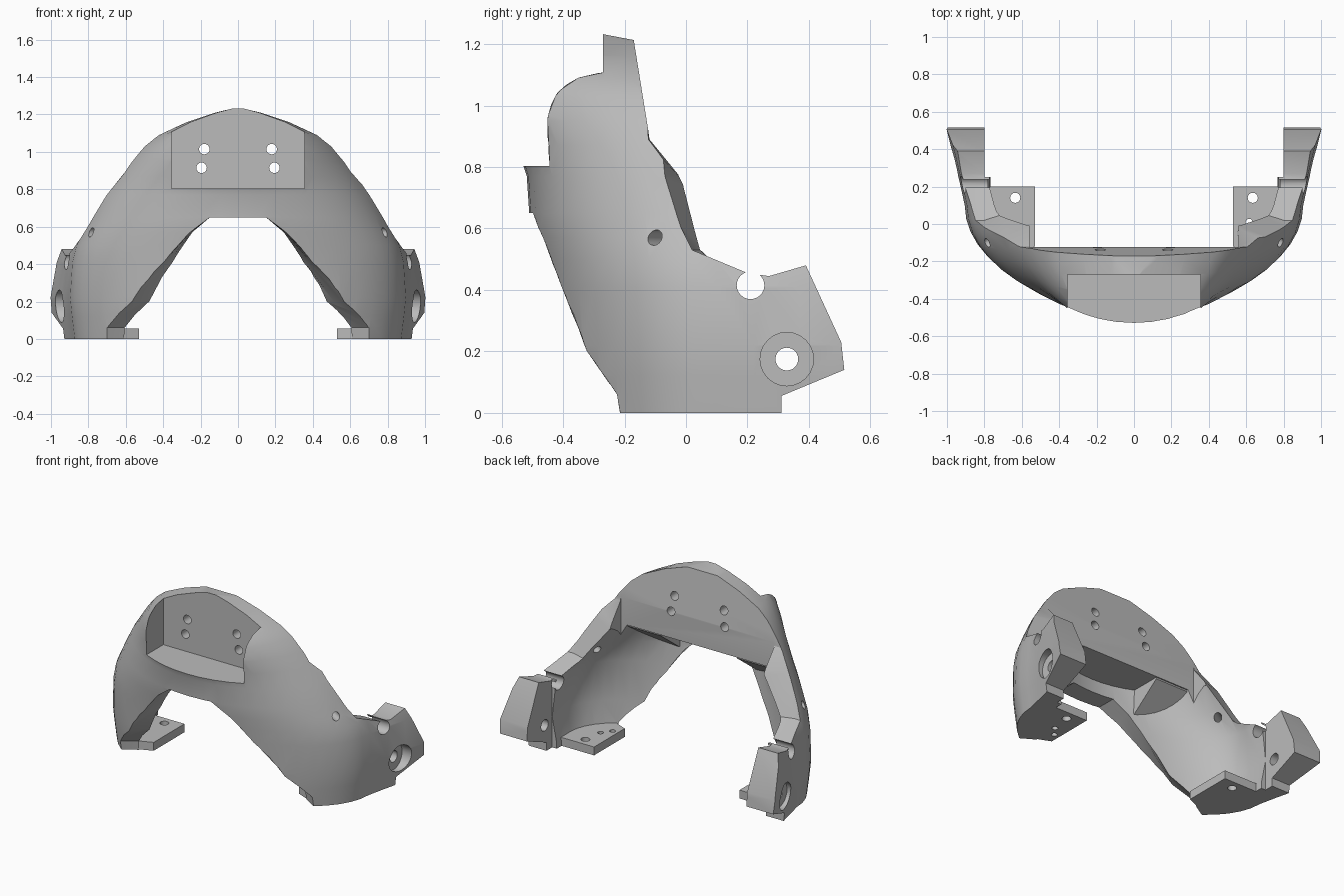
import bpy, bmesh, math
from mathutils import Vector

cube = bpy.data.objects.get("Cube")
if cube:
    bpy.data.objects.remove(cube, do_unlink=True)

grey = bpy.data.materials.new("plain_grey")
grey.use_nodes = True
grey.diffuse_color = (0.5, 0.5, 0.5, 1)
grey.node_tree.nodes["Principled BSDF"].inputs["Base Color"].default_value = (0.5, 0.5, 0.5, 1)


def loft(name, loops):
    """Closed solid through loops of equal length."""
    bm = bmesh.new()
    rings = [[bm.verts.new(p) for p in loop] for loop in loops]
    n = len(rings[0])
    for low, high in zip(rings, rings[1:]):
        for i in range(n):
            j = (i + 1) % n
            bm.faces.new((low[i], low[j], high[j], high[i]))
    bm.faces.new(rings[0])
    bm.faces.new(rings[-1])
    bmesh.ops.recalc_face_normals(bm, faces=bm.faces)
    mesh = bpy.data.meshes.new(name)
    bm.to_mesh(mesh)
    bm.free()
    mesh.materials.append(grey)
    obj = bpy.data.objects.new(name, mesh)
    bpy.context.collection.objects.link(obj)
    return obj


def box(name, lo, hi):
    return loft(name, [[(lo[0], lo[1], z), (hi[0], lo[1], z), (hi[0], hi[1], z), (lo[0], hi[1], z)]
                       for z in (lo[2], hi[2])])


def rod(name, start, end, radius):
    start, end = Vector(start), Vector(end)
    turn = (end - start).to_track_quat("Z", "Y")
    ring = [turn @ Vector((radius * math.cos(k * math.tau / 24), radius * math.sin(k * math.tau / 24), 0))
            for k in range(24)]
    return loft(name, [[p + c for p in ring] for c in (start, end)])


def combine(obj, tool, operation):
    mod = obj.modifiers.new(tool.name, "BOOLEAN")
    mod.operation, mod.object, mod.solver = operation, tool, "EXACT"
    bpy.context.view_layer.objects.active = obj
    bpy.ops.object.modifier_apply(modifier=mod.name)
    bpy.data.objects.remove(tool, do_unlink=True)


def plan_loop(z, width, depth, flare):
    """Half ellipse at the front, straight or flared sides towards the back."""
    half = []
    for k in range(1, 13):
        t = k * math.pi / 24
        half.append((width * math.sin(t), 0.1 - depth * math.cos(t)))
    half += [(width + flare * f, y) for f, y in ((0.25, 0.22), (0.6, 0.37), (1.05, 0.56))]
    right = [(x, y, z) for x, y in half]
    left = [(-x, y, z) for x, y in reversed(half)]
    return [(0, 0.1 - depth, z)] + right + left


# Outer hull: height, half width, front depth
hull = [(0, .88, .52), (.12, .895, .535), (.22, .905, .545), (.41, .893, .565), (.5, .87, .58),
        (.57, .835, .595), (.65, .795, .61), (.77, .73, .618), (.87, .66, .65), (.95, .6, .685),
        (1.03, .53, .71), (1.09, .45, .735), (1.16, .29, .75), (1.21, .13, .76), (1.235, .02, .76)]
body = loft("arch_body", [plan_loop(z, w, d, 0.105) for z, w, d in hull])

# Side outline, with the rear edge leaning further back towards the inside
outline = [(-.8, -.1, 0), (.31, -.1, 0), (.31, .055, 0), (.515, .14, 0), (.505, .23, 0), (.39, .48, 0),
           (.27, .445, 0), (.2, .455, 0), (.02, .53, .08), (-.1, .77, .08), (-.138, .89, .02),
           (-.17, 1.213, 0), (-.27, 1.232, 0), (-.8, 1.3, 0)]
combine(body, loft("side_outline", [[(x, y + lean * s, z) for y, z, s in outline] for x, lean in
                                    ((-1.3, 0), (-.8, 0), (-.55, 1), (.55, 1), (.8, 0), (1.3, 0))]), "INTERSECT")
combine(body, box("plate_back", (-.56, -.122, .5), (.56, .6, .92)), "DIFFERENCE")

# Hollow inside, keeping sloped corner fillings below the plate
cavity_rows = [(-.1, .76, .43), (.05, .77, .43), (.2, .8, .43), (.46, .77, .455), (.6, .68, .48), (.74, .58, .49)]
cavity = loft("cavity", [plan_loop(z, w, d, 0) for z, w, d in cavity_rows])
filling = [(-.13, .9), (-.13, .73), (-.33, .58), (-.6, .58), (-.6, .9)]
for side in (-1, 1):
    combine(cavity, loft("corner_filling", [[(side * x, y, z) for y, z in filling] for x in (.28, .57)]), "DIFFERENCE")
combine(body, cavity, "DIFFERENCE")
combine(body, box("ear_gap", (-.8, .25, -.2), (.8, .8, .8)), "DIFFERENCE")

# Drafted opening below the arch: height, half width at front, half width at back
opening = [(-.1, 1.4, .53), (.06, 1.3, .5), (.2, .9, .3), (.41, .485, .26), (.57, .27, .22), (.65, .15, .15)]
loops = []
for k in range(15):
    f = k / 14
    right = [(wide + (narrow - wide) * f, -.6 + .5 * f, z) for z, wide, narrow in opening]
    loops.append(right + [(-x, y, z) for x, y, z in reversed(right)])
combine(body, loft("arch_opening", loops), "DIFFERENCE")

# Mounting recess with four screw holes
combine(body, box("recess", (-.355, -.9, .803), (.355, -.27, 1.4)), "DIFFERENCE")
for side in (-1, 1):
    for x, z in ((.18, 1.015), (.195, .915)):
        combine(body, rod("screw_hole", (side * x, -.4, z), (side * x, .1, z), .028), "DIFFERENCE")

for side in (-1, 1):
    # Foot plate
    foot = [(.53, .2), (.53, -.12), (.7, -.19), (.76, -.1), (.83, .05), (.86, .2)]
    combine(body, loft("foot_plate", [[(side * x, y, z) for x, y in foot] for z in (0, .055)]), "UNION")
    holes = [(.635, .14, .027)]
    if side > 0:
        holes += [(.615, .01, .018), (.57, -.05, .018)]
    for x, y, r in holes:
        combine(body, rod("foot_hole", (side * x, y, -.1), (side * x, y, .2), r), "DIFFERENCE")
    # Ear bore, ear counterbore, edge notch and slanted wall hole
    for start, end, r in (((.6, .328, .175), (1.2, .328, .175), .037),
                          ((.905, .328, .175), (1.2, .328, .175), .087),
                          ((.6, .21, .415), (1.2, .21, .415), .045),
                          ((.55, .04, .57), (.95, -.2, .57), .025)):
        combine(body, rod("bore", (side * start[0], *start[1:]), (side * end[0], *end[1:]), r), "DIFFERENCE")

# Shading
bpy.ops.object.select_all(action="DESELECT")
body.select_set(True)
bpy.context.view_layer.objects.active = body
bpy.ops.object.shade_smooth_by_angle(angle=math.radians(28))
